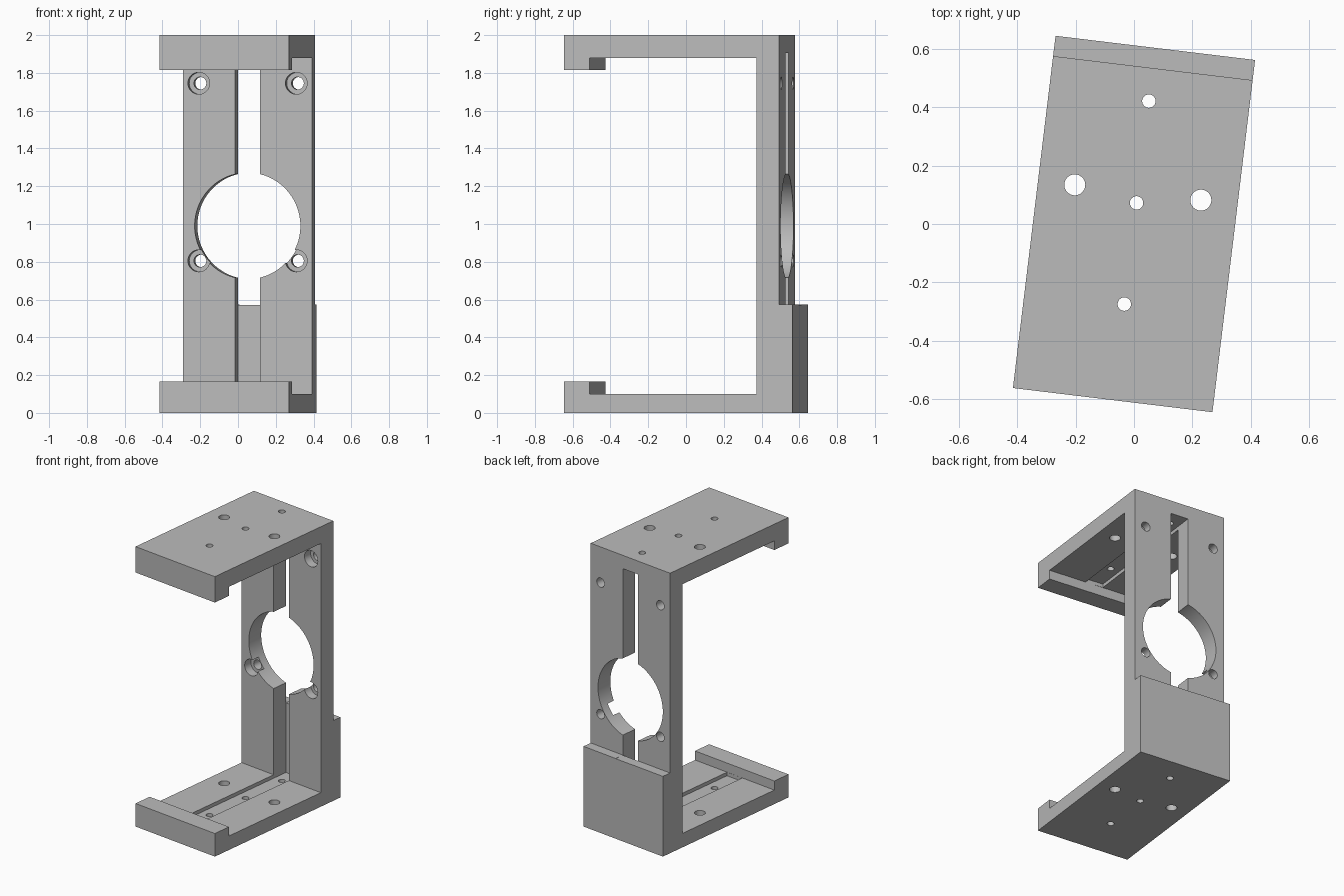
import bpy, bmesh, math
from mathutils import Matrix, Vector

if "Cube" in bpy.data.objects:
    bpy.data.objects.remove(bpy.data.objects["Cube"], do_unlink=True)

grey = bpy.data.materials.new("plain grey")
grey.use_nodes = True
grey.diffuse_color = (0.5, 0.5, 0.5, 1)
grey.node_tree.nodes["Principled BSDF"].inputs["Base Color"].default_value = (0.5, 0.5, 0.5, 1)


def add_object(name, bm):
    bmesh.ops.recalc_face_normals(bm, faces=bm.faces)
    mesh = bpy.data.meshes.new(name)
    bm.to_mesh(mesh)
    bm.free()
    mesh.materials.append(grey)
    obj = bpy.data.objects.new(name, mesh)
    bpy.context.collection.objects.link(obj)
    return obj


def extrude_profile(name, points, half_width):
    """Extrude a side profile of (y, z) points along x."""
    bm = bmesh.new()
    face = bm.faces.new([bm.verts.new((-half_width, y, z)) for y, z in points])
    geom = bmesh.ops.extrude_face_region(bm, geom=[face])["geom"]
    moved = [v for v in geom if isinstance(v, bmesh.types.BMVert)]
    bmesh.ops.translate(bm, verts=moved, vec=(2 * half_width, 0, 0))
    return add_object(name, bm)


def cylinder(name, start, end, radius, sides=48):
    a, b = Vector(start), Vector(end)
    turn = (b - a).to_track_quat("Z", "Y").to_matrix().to_4x4()
    bm = bmesh.new()
    bmesh.ops.create_cone(bm, cap_ends=True, segments=sides, radius1=radius, radius2=radius,
                          depth=(b - a).length, matrix=Matrix.Translation((a + b) / 2) @ turn)
    return add_object(name, bm)


def cut(target, cutter):
    cutter.hide_render = True
    mod = target.modifiers.new("cut", "BOOLEAN")
    mod.operation = "DIFFERENCE"
    mod.solver = "EXACT"
    mod.object = cutter
    bpy.context.view_layer.objects.active = target
    bpy.ops.object.modifier_apply(modifier=mod.name)
    bpy.data.objects.remove(cutter, do_unlink=True)


FRONT, LIP, INNER, WALL, BACK = -0.609, -0.472, 0.419, 0.539, 0.609
STEP = 0.573

# C-shaped frame: two lipped plates, upright wall and thicker lower back block
frame = extrude_profile("bracket_frame", [
    (FRONT, 0), (BACK, 0), (BACK, STEP), (WALL, STEP), (WALL, 2), (FRONT, 2),
    (FRONT, 1.815), (LIP, 1.815), (LIP, 1.88), (INNER, 1.88),
    (INNER, 0.1), (LIP, 0.1), (LIP, 0.165), (FRONT, 0.165)], 0.345)

# Slot through the wall, running on as shallow grooves in both plates
cut(frame, extrude_profile("slot_cutter", [
    (LIP + 0.001, 0.075), (WALL, 0.075), (WALL, STEP - 0.001), (0.7, STEP - 0.001),
    (0.7, 1.905), (LIP + 0.001, 1.905)], 0.066))

# Large round opening in the wall
cut(frame, cylinder("opening_cutter", (0, 0.3, 0.99), (0, 0.7, 0.99), 0.282, 96))

# Counterbored screw holes in the wall
for x in (-0.26, 0.26):
    for z in (0.805, 1.745):
        cut(frame, cylinder("screw_cutter", (x, 0.3, z), (x, 0.7, z), 0.033))
        cut(frame, cylinder("bore_cutter", (x, 0.3, z), (x, INNER + 0.06, z), 0.058))

# Holes through both plates
for x, y, r in ((0, -0.277, 0.023), (0, 0.073, 0.023), (0, 0.425, 0.023),
                (-0.218, 0.109, 0.036), (0.218, 0.109, 0.036)):
    cut(frame, cylinder("plate_hole_cutter", (x, y, -0.1), (x, y, 2.1), r))

# Slight turn about the vertical axis, smooth hole walls
frame.rotation_euler.z = math.radians(-6.9)
bpy.ops.object.select_all(action="DESELECT")
frame.select_set(True)
bpy.context.view_layer.objects.active = frame
bpy.ops.object.shade_smooth_by_angle(angle=math.radians(30))
